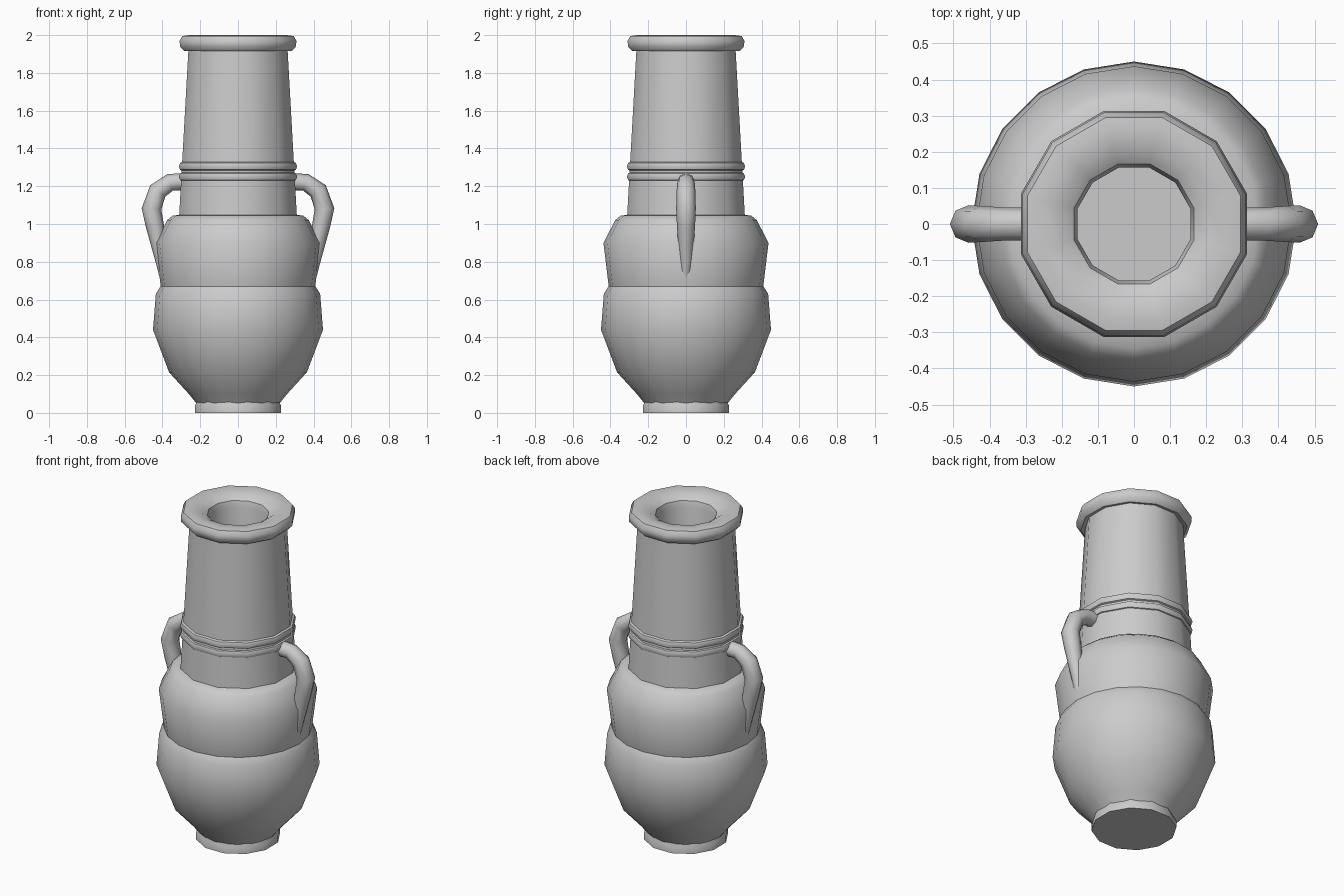
import bpy, bmesh, math

if "Cube" in bpy.data.objects:
    bpy.data.objects.remove(bpy.data.objects["Cube"])


def finish(ob, angle=40):
    bpy.ops.object.select_all(action='DESELECT')
    ob.select_set(True)
    bpy.context.view_layer.objects.active = ob
    bpy.ops.object.shade_smooth_by_angle(angle=math.radians(angle))


def lathe(name, profile, sides, offset=0.0, closed=False, caps=True):
    """Revolve (radius, z) points around the z axis."""
    bm = bmesh.new()
    rings = []
    for r, z in profile:
        rings.append([bm.verts.new((r * math.cos(math.tau * (i + offset) / sides),
                                    r * math.sin(math.tau * (i + offset) / sides), z))
                      for i in range(sides)])
    pairs = list(zip(rings, rings[1:]))
    if closed:
        pairs.append((rings[-1], rings[0]))
    for a, b in pairs:
        for i in range(sides):
            j = (i + 1) % sides
            bm.faces.new((a[i], a[j], b[j], b[i]))
    if caps and not closed:
        bm.faces.new(rings[0][::-1])
        bm.faces.new(rings[-1])
    bmesh.ops.recalc_face_normals(bm, faces=bm.faces)
    me = bpy.data.meshes.new(name)
    bm.to_mesh(me)
    bm.free()
    ob = bpy.data.objects.new(name, me)
    bpy.context.collection.objects.link(ob)
    finish(ob)
    return ob


# Foot and belly
lathe("foot", [(0.235, 0.0), (0.235, 0.04), (0.225, 0.06), (0.235, 0.14)], 12, 0.5)
lathe("belly", [(0.22, 0.05), (0.26, 0.10), (0.365, 0.215), (0.45, 0.44),
                (0.435, 0.63), (0.41, 0.67)], 20)

# Shoulder
lathe("shoulder", [(0.39, 0.60), (0.408, 0.66), (0.437, 0.90), (0.375, 1.02),
                   (0.345, 1.045), (0.28, 1.05)], 20)

# Neck with an open mouth: outer wall, rolled rim, inner bore and its floor
lathe("neck", [(0.325, 1.0), (0.272, 1.92), (0.295, 1.915), (0.318, 1.94),
               (0.32, 1.97), (0.305, 1.995), (0.27, 2.0), (0.21, 1.99),
               (0.172, 1.965), (0.162, 1.93), (0.162, 1.1)], 12, 0.5)

# Two raised bands around the neck
for name, z, r in (("upper_band", 1.305, 0.302), ("lower_band", 1.25, 0.302)):
    section = [(r + 0.022 * math.cos(math.tau * k / 8), z + 0.025 * math.sin(math.tau * k / 8))
               for k in range(8)]
    lathe(name, section, 12, 0.5, closed=True)

# Tapered handles, mirrored left and right
PATH = [(0.27, 1.225, 0.046), (0.36, 1.22, 0.046), (0.425, 1.175, 0.05),
        (0.458, 1.08, 0.052), (0.44, 0.99, 0.048), (0.405, 0.82, 0.036),
        (0.385, 0.68, 0.02)]
for name, side in (("right_handle", 1), ("left_handle", -1)):
    cu = bpy.data.curves.new(name + "_path", 'CURVE')
    cu.dimensions = '3D'
    cu.bevel_depth = 1.0
    cu.bevel_resolution = 2
    cu.use_fill_caps = True
    sp = cu.splines.new('POLY')
    sp.points.add(len(PATH) - 1)
    for p, (x, z, r) in zip(sp.points, PATH):
        p.co = (side * x, 0, z, 1)
        p.radius = r
    ob = bpy.data.objects.new(name, cu)
    bpy.context.collection.objects.link(ob)
    bpy.ops.object.select_all(action='DESELECT')
    ob.select_set(True)
    bpy.context.view_layer.objects.active = ob
    bpy.ops.object.convert(target='MESH')
    finish(bpy.context.view_layer.objects.active, 60)
